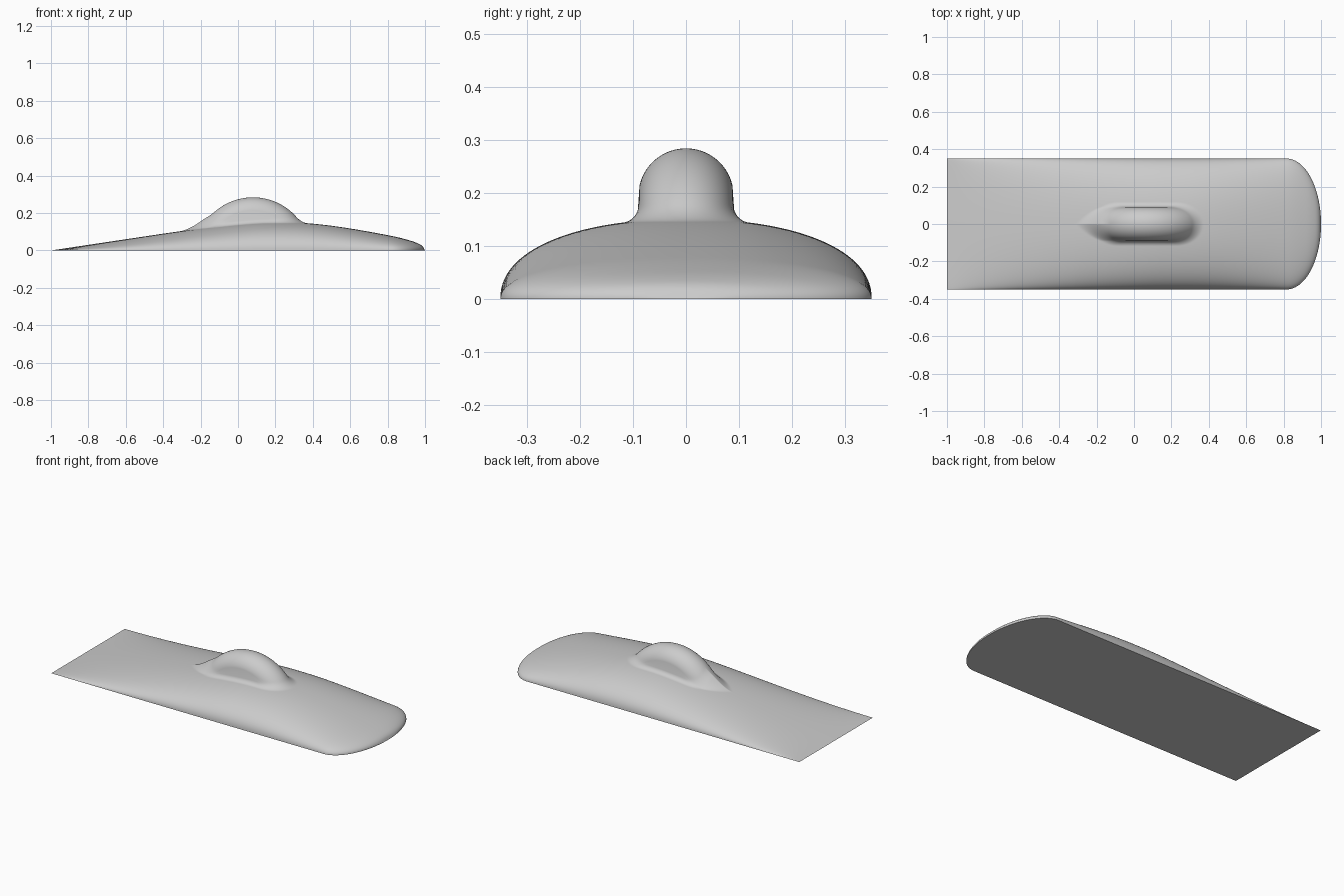
import bpy, bmesh
from math import hypot, sin, cos, pi, sqrt

cube = bpy.data.objects.get("Cube")
if cube:
    bpy.data.objects.remove(cube, do_unlink=True)

HALF_W, NOSE_X = 0.35, 0.815
# Centre line of the hull: (x, height)
SPINE = [(-1, 0), (-.6, .06), (-.25, .111), (0, .14), (.15, .15), (.35, .147),
         (.55, .125), (.82, .078), (.92, .053), (.97, .034), (.99, .019), (1, 0)]


def spine_height(x):
    """Cubic interpolation along the centre line."""
    n = len(SPINE)
    i = max(j for j in range(n - 1) if SPINE[j][0] <= x)

    def slope(j):
        a, b = SPINE[max(j - 1, 0)], SPINE[min(j + 1, n - 1)]
        return (b[1] - a[1]) / (b[0] - a[0])
    (x0, z0), (x1, z1) = SPINE[i], SPINE[i + 1]
    d = x1 - x0
    t = (x - x0) / d
    return ((2*t**3 - 3*t**2 + 1) * z0 + (t**3 - 2*t**2 + t) * d * slope(i)
            + (3*t**2 - 2*t**3) * z1 + (t**3 - t**2) * d * slope(i + 1))


def half_width(x):
    t = max(0, (x - NOSE_X) / (1 - NOSE_X))
    return HALF_W * sqrt(max(0, 1 - t * t))


def hull_height(x, v):
    """Rounded cross-section; v runs from -1 to 1 over the width."""
    p = 2.2
    return spine_height(x) * max(0, 1 - abs(v) ** p) ** (1 / p)


def canopy_gap(x, y, z):
    """Distance to an upright rounded disc that forms the canopy."""
    ring = hypot(x - .08, z + .026) - .22
    return hypot(max(ring, 0), y) - .09


def top_height(x, y, v):
    """Hull and canopy joined by a fillet that trails off to the tail."""
    base = hull_height(x, v)
    if abs(y) > .16 or not -.35 < x < .42:
        return base
    tail = min(1, max(0, -x / .18))
    k = .028 + .075 * tail * max(0, 1 - abs(y) / .09)
    low, high = base, .32
    for _ in range(24):
        z = (low + high) / 2
        a, b = canopy_gap(x, y, z), z - base
        if max(k, min(a, b)) - hypot(max(k - a, 0), max(k - b, 0)) <= 0:
            low = z
        else:
            high = z
    return low


def span(a, b, n):
    return [a + (b - a) * i / n for i in range(n)]


# Stations along the length, close together at the canopy and the nose
stations = span(-1, -.32, 16) + span(-.32, .4, 110) + span(.4, NOSE_X, 16)
stations += [NOSE_X + (1 - NOSE_X) * sin(pi / 2 * i / 24) for i in range(25)]

# Positions across the width, close together at the canopy and the edges
side = span(0, .14, 40) + [.14 + .21 * sin(pi / 2 * i / 24) for i in range(25)]
across = [-y / HALF_W for y in reversed(side[1:])] + [y / HALF_W for y in side]

# Upper skin
bm = bmesh.new()
rows = []
for x in stations:
    w = half_width(x)
    rows.append([bm.verts.new((x, v * w, top_height(x, v * w, v))) for v in across])
for r, s in zip(rows, rows[1:]):
    for j in range(len(across) - 1):
        bm.faces.new((r[j], s[j], s[j + 1], r[j + 1]))
bmesh.ops.remove_doubles(bm, verts=bm.verts[:], dist=1e-5)
for f in bm.faces:
    f.smooth = True

# Flat underside with a crisp rim
rim = [e for e in bm.edges if e.is_boundary]
bmesh.ops.contextual_create(bm, geom=rim)
for e in rim:
    e.smooth = False
for f in bm.faces:
    if len(f.verts) > 4:
        f.smooth = False
bmesh.ops.recalc_face_normals(bm, faces=bm.faces[:])

mesh = bpy.data.meshes.new("hull_with_canopy")
bm.to_mesh(mesh)
bm.free()
hull = bpy.data.objects.new("hull_with_canopy", mesh)
bpy.context.collection.objects.link(hull)

# Plain grey
grey = bpy.data.materials.new("light_grey")
grey.use_nodes = True
colour = (.6, .6, .6, 1)
grey.diffuse_color = colour
grey.node_tree.nodes["Principled BSDF"].inputs["Base Color"].default_value = colour
mesh.materials.append(grey)
